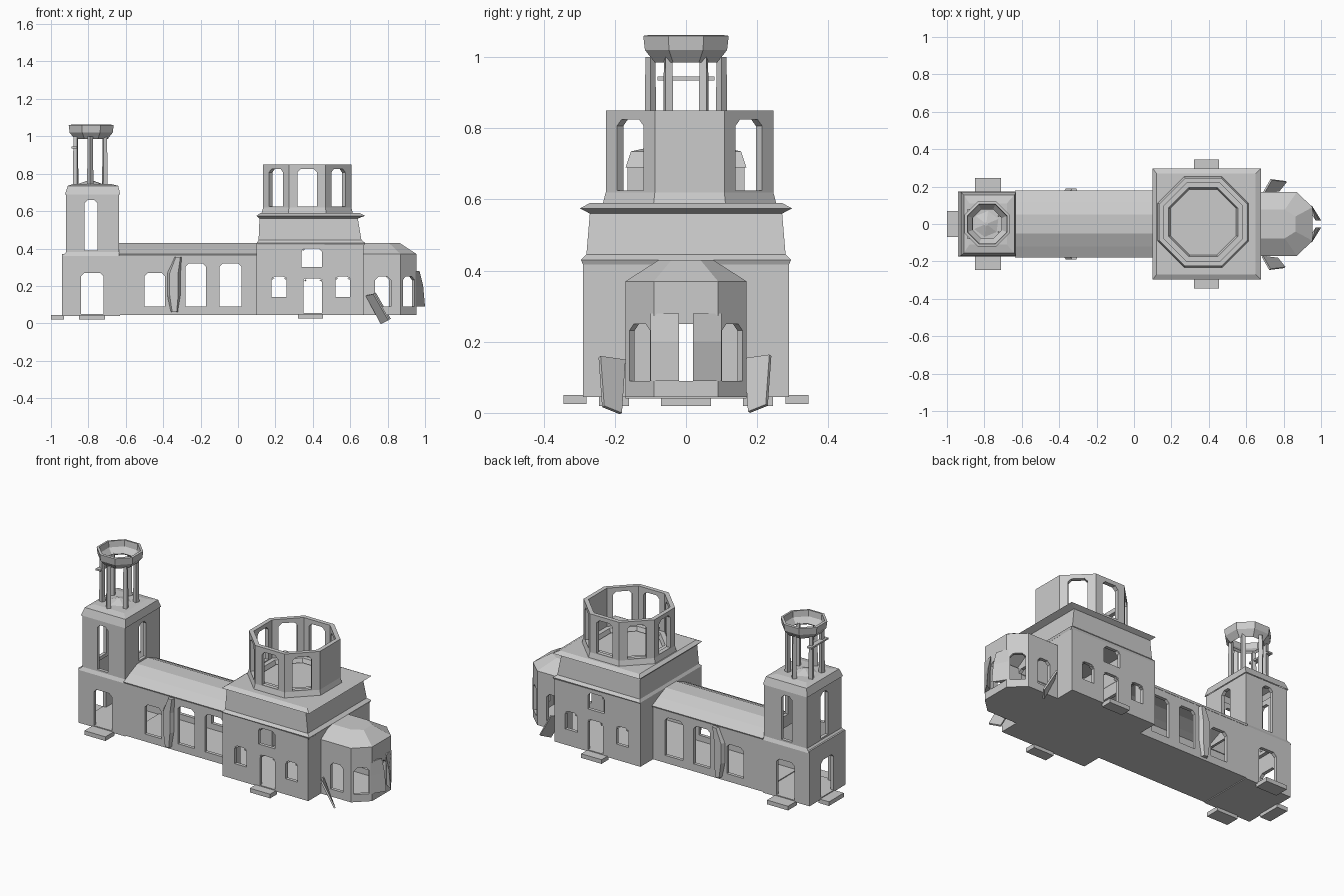
import bpy, bmesh
from math import pi, cos, sin, hypot
from mathutils import Vector

if "Cube" in bpy.data.objects:
    bpy.data.objects.remove(bpy.data.objects["Cube"])


def finish(name, bm, thick=0, weld=True):
    if weld:
        bmesh.ops.remove_doubles(bm, verts=bm.verts, dist=1e-4)
    me = bpy.data.meshes.new(name)
    bm.to_mesh(me)
    bm.free()
    ob = bpy.data.objects.new(name, me)
    bpy.context.collection.objects.link(ob)
    if thick:
        m = ob.modifiers.new("thickness", 'SOLIDIFY')
        m.thickness = thick
        m.offset = -1
    return ob


def wall(name, p0, p1, z0, z1, holes=(), thick=0.02, s=0.018):
    """Wall from p0 to p1 (outside on the right) with chamfer-arched openings (u0, u1, z0, z1)."""
    a, b = Vector(p0), Vector(p1)
    length = (b - a).length
    d = (b - a) / length
    us, vs = {0, length}, {z0, z1}
    for h in holes:
        us |= {h[0], h[0] + s, h[1] - s, h[1]}
        vs |= {h[2], h[3] - s, h[3]}
    us, vs = sorted(us), sorted(vs)
    bm = bmesh.new()
    for u0, u1 in zip(us, us[1:]):
        for v0, v1 in zip(vs, vs[1:]):
            pts = [(u0, v0), (u1, v0), (u1, v1), (u0, v1)]
            cu, cv = (u0 + u1) / 2, (v0 + v1) / 2
            for h in holes:
                if h[0] < cu < h[1] and h[2] < cv < h[3]:
                    top = cv > h[3] - s
                    if top and cu < h[0] + s:
                        pts = [pts[0], pts[2], pts[3]]
                    elif top and cu > h[1] - s:
                        pts = pts[1:]
                    else:
                        pts = None
                    break
            if pts:
                bm.faces.new([bm.verts.new((a.x + d.x * u, a.y + d.y * u, v)) for u, v in pts])
    return finish(name, bm, thick)


def box(name, x0, x1, y0, y1, z0, z1):
    bm = bmesh.new()
    bmesh.ops.create_cube(bm, size=1)
    for v in bm.verts:
        v.co = ((x0 + x1) / 2 + v.co.x * (x1 - x0), (y0 + y1) / 2 + v.co.y * (y1 - y0),
                (z0 + z1) / 2 + v.co.z * (z1 - z0))
    return finish(name, bm)


def loft(name, rings, cap0=False, cap1=False, thick=0, closed=True):
    bm = bmesh.new()
    vr = [[bm.verts.new(p) for p in r] for r in rings]
    n = len(vr[0])
    for lo, hi in zip(vr, vr[1:]):
        for i in range(n if closed else n - 1):
            j = (i + 1) % n
            bm.faces.new((lo[i], lo[j], hi[j], hi[i]))
    if cap0:
        bm.faces.new(vr[0][::-1])
    if cap1:
        bm.faces.new(vr[-1])
    return finish(name, bm, thick)


def rect(x0, x1, y, z):
    return [(x0, -y, z), (x1, -y, z), (x1, y, z), (x0, y, z)]


def ngon(cx, cy, r, z, n=8, off=pi / 8):
    return [(cx + r * cos(off + 2 * pi * i / n), cy + r * sin(off + 2 * pi * i / n), z) for i in range(n)]


def side_walls(name, x0, x1, y, z0, z1, holes):
    """Front and back walls; holes given by world x."""
    wall(name + "_front", (x0, -y), (x1, -y), z0, z1, [(h[0] - x0, h[1] - x0, h[2], h[3]) for h in holes])
    wall(name + "_back", (x1, y), (x0, y), z0, z1, [(x1 - h[1], x1 - h[0], h[2], h[3]) for h in holes])


# Bell tower: lower storey with doors, upper storey with tall slots
side_walls("tower_base", -0.94, -0.63, 0.17, 0.04, 0.37, [(-0.84, -0.72, 0.045, 0.27)])
wall("tower_base_west", (-0.94, 0.17), (-0.94, -0.17), 0.04, 0.37, [(0.11, 0.23, 0.045, 0.27)])
box("tower_floor", -0.94, -0.63, -0.17, 0.17, 0.04, 0.05)
side_walls("tower_upper", -0.92, -0.635, 0.165, 0.37, 0.69, [(-0.82, -0.75, 0.39, 0.66)])
wall("tower_upper_west", (-0.92, 0.165), (-0.92, -0.165), 0.37, 0.69, [(0.13, 0.2, 0.39, 0.66)])
wall("tower_upper_east", (-0.635, -0.165), (-0.635, 0.165), 0.37, 0.69, [(0.13, 0.2, 0.44, 0.66)])
loft("tower_ledge", [rect(-0.94, -0.63, 0.175, 0.36), rect(-0.92, -0.635, 0.165, 0.38)])
loft("tower_cap", [rect(-0.925, -0.63, 0.17, 0.69), rect(-0.91, -0.64, 0.155, 0.735),
                   rect(-0.88, -0.68, 0.11, 0.745)], cap1=True)

# Open belfry: posts, cross tie, flared crown
for i in range(6):
    a = 2 * pi * i / 6 + pi / 6
    px, py = -0.79 + 0.09 * cos(a), 0.1 * sin(a)
    loft("belfry_post", [ngon(px, py, 0.017, 0.74, 4, a), ngon(px, py, 0.014, 1.0, 4, a)])
loft("belfry_crown", [ngon(-0.785, 0, 0.095, 0.985), ngon(-0.785, 0, 0.125, 1.02),
                      ngon(-0.785, 0, 0.13, 1.06)], thick=0.015)
box("belfry_tie", -0.89, -0.86, -0.08, 0.08, 0.935, 0.945)
loft("belfry_floor_cone", [ngon(-0.79, 0, 0.07, 0.745, 6), ngon(-0.79, 0, 0.01, 0.765, 6)], cap1=True)

# Nave
side_walls("nave_wall", -0.63, 0.11, 0.17, 0.05, 0.37,
           [(-0.5, -0.39, 0.09, 0.27), (-0.28, -0.17, 0.09, 0.32), (-0.1, 0.02, 0.09, 0.32)])
loft("nave_roof", [[(x, y, z) for y, z in
                    ((-0.18, 0.37), (-0.12, 0.40), (-0.05, 0.43), (0.05, 0.43), (0.12, 0.40), (0.18, 0.37))]
                   for x in (0.11, -0.635)], closed=False, thick=0.012)
box("nave_floor", -0.63, 0.11, -0.17, 0.17, 0.045, 0.055)
for s in (-1, 1):
    loft("nave_buttress", [[(x, s * 0.165, z), (x + w, s * 0.165, z), (x + w * 0.8, s * 0.19, z), (x + w * 0.2, s * 0.19, z)]
         for x, w, z in ((-0.36, 0.04, 0.06), (-0.38, 0.075, 0.15), (-0.38, 0.075, 0.27), (-0.34, 0.04, 0.355))],
         cap0=True, cap1=True)

# Crossing block with doors and windows
side_walls("crossing_wall", 0.1, 0.67, 0.29, 0.05, 0.43,
           [(0.35, 0.45, 0.055, 0.24), (0.34, 0.45, 0.3, 0.4), (0.18, 0.26, 0.14, 0.25), (0.52, 0.6, 0.14, 0.25)])
wall("crossing_west", (0.1, 0.29), (0.1, -0.29), 0.05, 0.43, [(0.14, 0.44, 0.055, 0.36)])
wall("crossing_east", (0.67, -0.29), (0.67, 0.29), 0.05, 0.43, [(0.14, 0.44, 0.055, 0.36)])
box("crossing_floor", 0.1, 0.67, -0.29, 0.29, 0.045, 0.055)
loft("crossing_attic", [rect(0.1, 0.68, 0.295, 0.43), rect(0.11, 0.66, 0.28, 0.445), rect(0.115, 0.64, 0.27, 0.565)],
     thick=0.015)
loft("cornice_slab", [rect(0.115, 0.64, 0.27, 0.56), rect(0.1, 0.68, 0.298, 0.575), rect(0.12, 0.65, 0.27, 0.59)],
     cap0=True, cap1=True)

# Octagonal open drum
loft("drum_base", [ngon(0.37, 0.01, 0.265, 0.585), ngon(0.37, 0.01, 0.255, 0.62), ngon(0.37, 0.01, 0.2, 0.62),
                   ngon(0.37, 0.01, 0.19, 0.595)])
bottom = ngon(0.37, 0.01, 0.255, 0)
for i in range(8):
    p, q = bottom[i][:2], bottom[(i + 1) % 8][:2]
    w = hypot(q[0] - p[0], q[1] - p[1])
    hole = [] if i == 7 else [(0.045, w - 0.045, 0.625, 0.825)]
    wall("drum_side", p, q, 0.61, 0.85, hole, thick=0.025)

# Apse: faceted walls, sloped roof, sills
plan = [(0.67, -0.17), (0.87, -0.17), (0.955, -0.09), (0.955, 0.09), (0.87, 0.17), (0.67, 0.17)]
for p, q in zip(plan, plan[1:]):
    w = hypot(q[0] - p[0], q[1] - p[1])
    c = 0.105 if w > 0.19 else w / 2
    wall("apse_wall", p, q, 0.05, 0.37, [(c - 0.042, c + 0.042, 0.09, 0.25)])
loft("apse_roof", [[(x, y, 0.37) for x, y in plan],
                   [(0.67 + (x - 0.67) * 0.68, y * 0.45, 0.43) for x, y in plan]], cap1=True)
loft("apse_floor", [[(x, y, 0.045) for x, y in plan], [(x, y, 0.055) for x, y in plan]], cap0=True, cap1=True)
for s in (-1, 1):
    loft("apse_end_jamb", [[(0.95, s * 0.05, z), (1.0 - t, s * 0.02, z), (0.95, s * 0.10, z)]
                           for z, t in ((0.09, 0), (0.2, 0.01), (0.28, 0.03))], cap0=True, cap1=True)
    # slanted brackets beside the apse
    loft("apse_bracket", [[(0.69, s * 0.17, 0.15), (0.73, s * 0.24, 0.16)],
                          [(0.77, s * 0.18, 0.0), (0.81, s * 0.23, 0.02)]], closed=False, thick=0.01)
    # door steps on both sides
    box("tower_step", -0.85, -0.71, s * 0.16, s * 0.245, 0.02, 0.045)
    box("crossing_step", 0.32, 0.455, s * 0.28, s * 0.345, 0.025, 0.05)
box("west_step", -1.0, -0.93, -0.07, 0.07, 0.02, 0.045)

# consistent outward normals
for ob in list(bpy.context.collection.objects):
    if not ob.modifiers:
        bm = bmesh.new()
        bm.from_mesh(ob.data)
        bmesh.ops.recalc_face_normals(bm, faces=bm.faces)
        bm.to_mesh(ob.data)
        bm.free()
